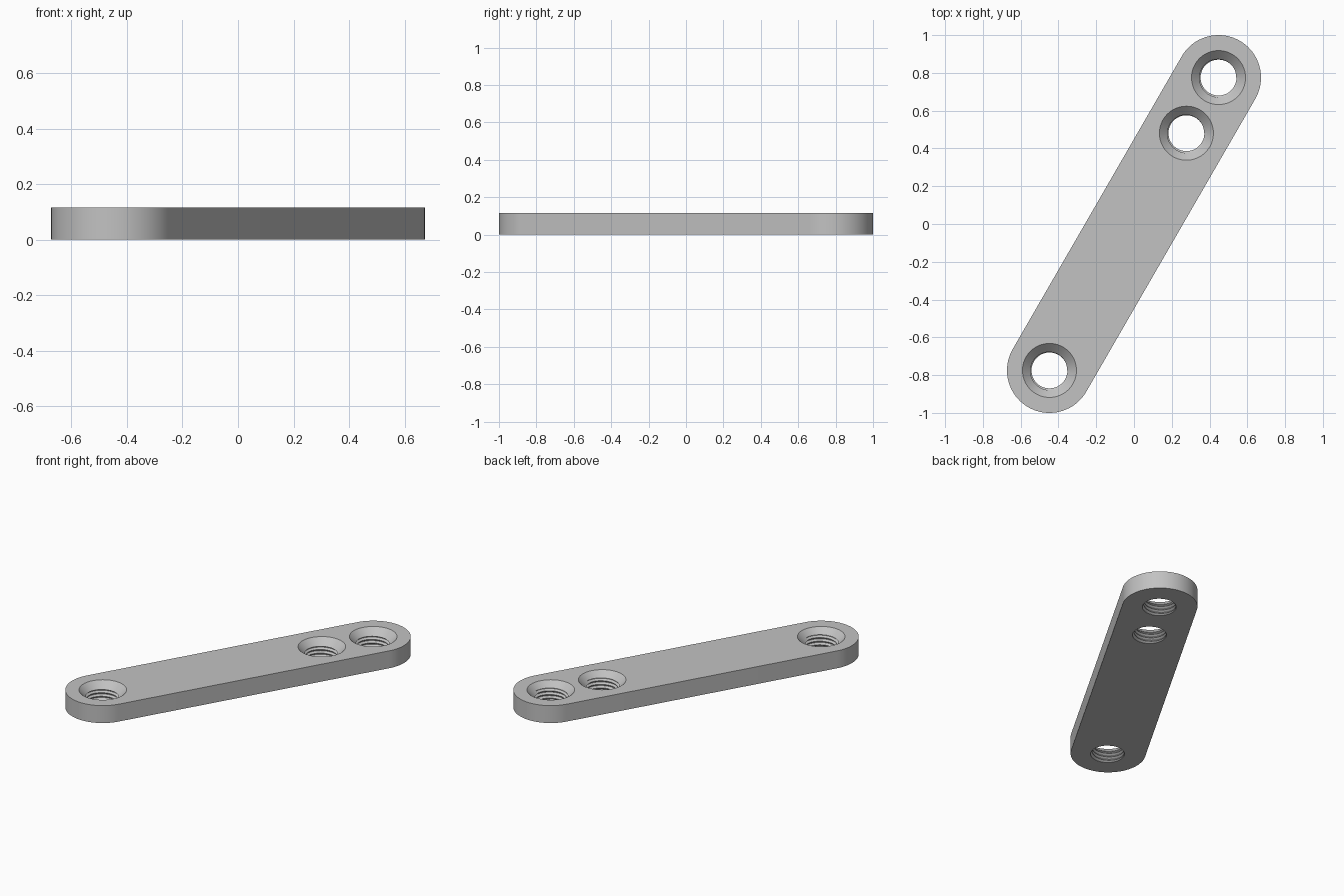
import bpy, bmesh
from math import sin, cos, pi, radians
from mathutils import Vector

cube = bpy.data.objects.get("Cube")
if cube:
    bpy.data.objects.remove(cube, do_unlink=True)

THICK, END_R = 0.115, 0.225
AXIS = Vector((cos(radians(60)), sin(radians(60)), 0))
HALF = 0.895                              # bar centre to end-hole centre
HOLES = [AXIS * d for d in (-HALF, HALF - 0.34, HALF)]
MINOR, MAJOR, PITCH = 0.095, 0.108, 0.024  # thread size
RIM = 0.143                               # countersink radius at the top face

metal = bpy.data.materials.new("light grey metal")
metal.use_nodes = True
grey = (0.54, 0.54, 0.54, 1)
metal.diffuse_color = grey
metal.node_tree.nodes["Principled BSDF"].inputs["Base Color"].default_value = grey


def make_object(name, bm):
    bmesh.ops.recalc_face_normals(bm, faces=bm.faces[:])
    mesh = bpy.data.meshes.new(name)
    bm.to_mesh(mesh)
    bm.free()
    mesh.materials.append(metal)
    obj = bpy.data.objects.new(name, mesh)
    bpy.context.collection.objects.link(obj)
    return obj


def add_thread(bm, centre, z0=-0.055, steps=48, turns=5):
    """Closed helical plug with a V-shaped thread, cut slightly flat at crest and root."""
    profile = [(0, MINOR), (0.12, MINOR), (0.5, MAJOR), (0.62, MAJOR)]
    m, total, verts = len(profile), steps * turns, {}

    def vert(i, j):
        if j == m:
            i, j = i + steps, 0
        if (i, j) not in verts:
            f, r = profile[j]
            a = 2 * pi * i / steps
            verts[i, j] = bm.verts.new(centre + Vector(
                (r * cos(a), r * sin(a), z0 + PITCH * (i / steps + f))))
        return verts[i, j]

    faces = [bm.faces.new((vert(i, j), vert(i + 1, j), vert(i + 1, j + 1), vert(i, j + 1)))
             for i in range(total) for j in range(m)]
    # close each helical end with a fan
    open_edges = [e for e in {e for f in faces for e in f.edges} if e.is_boundary]
    middle = z0 + PITCH * (turns + 1) / 2
    for low in (True, False):
        rim = [e for e in open_edges
               if ((e.verts[0].co.z + e.verts[1].co.z) / 2 < middle) == low]
        z = z0 + PITCH / 2 + (0 if low else PITCH * turns)
        hub = bm.verts.new(centre + Vector((0, 0, z)))
        for e in rim:
            bm.faces.new((e.verts[0], e.verts[1], hub))


def add_countersink(bm, centre, low=-0.053, high=0.015, segs=64):
    """45 degree cone, measured from the top face."""
    rings = []
    for h in (low, high):
        rings.append([bm.verts.new(centre + Vector(
            ((RIM + h) * cos(2 * pi * i / segs), (RIM + h) * sin(2 * pi * i / segs),
             THICK + h))) for i in range(segs)])
    for i in range(segs):
        k = (i + 1) % segs
        bm.faces.new((rings[0][i], rings[0][k], rings[1][k], rings[1][i]))
    bm.faces.new(rings[0][::-1])
    bm.faces.new(rings[1])


# bar with rounded ends
bm = bmesh.new()
outline = []
for side in (1, -1):
    start = radians(60) - pi / 2 + (0 if side == 1 else pi)
    for i in range(41):
        a = start + pi * i / 40
        outline.append(bm.verts.new(AXIS * HALF * side
                                    + Vector((cos(a), sin(a), 0)) * END_R))
base = bm.faces.new(outline)
top = bmesh.ops.extrude_face_region(bm, geom=[base])["geom"]
bmesh.ops.translate(bm, vec=(0, 0, THICK),
                    verts=[g for g in top if isinstance(g, bmesh.types.BMVert)])
bar = make_object("drilled_bar", bm)

# countersunk, threaded holes
cutters = []
for name, add in (("countersink_cutter", add_countersink), ("thread_cutter", add_thread)):
    bm = bmesh.new()
    for centre in HOLES:
        add(bm, centre)
    cutter = make_object(name, bm)
    cutter.hide_render = True
    cutters.append(cutter)
    mod = bar.modifiers.new(name, "BOOLEAN")
    mod.operation, mod.solver, mod.object = "DIFFERENCE", "EXACT", cutter

bpy.ops.object.select_all(action="DESELECT")
bpy.context.view_layer.objects.active = bar
bar.select_set(True)
for mod in list(bar.modifiers):
    bpy.ops.object.modifier_apply(modifier=mod.name)
for cutter in cutters:
    bpy.data.objects.remove(cutter, do_unlink=True)
bpy.ops.object.shade_smooth_by_angle(angle=radians(25))
